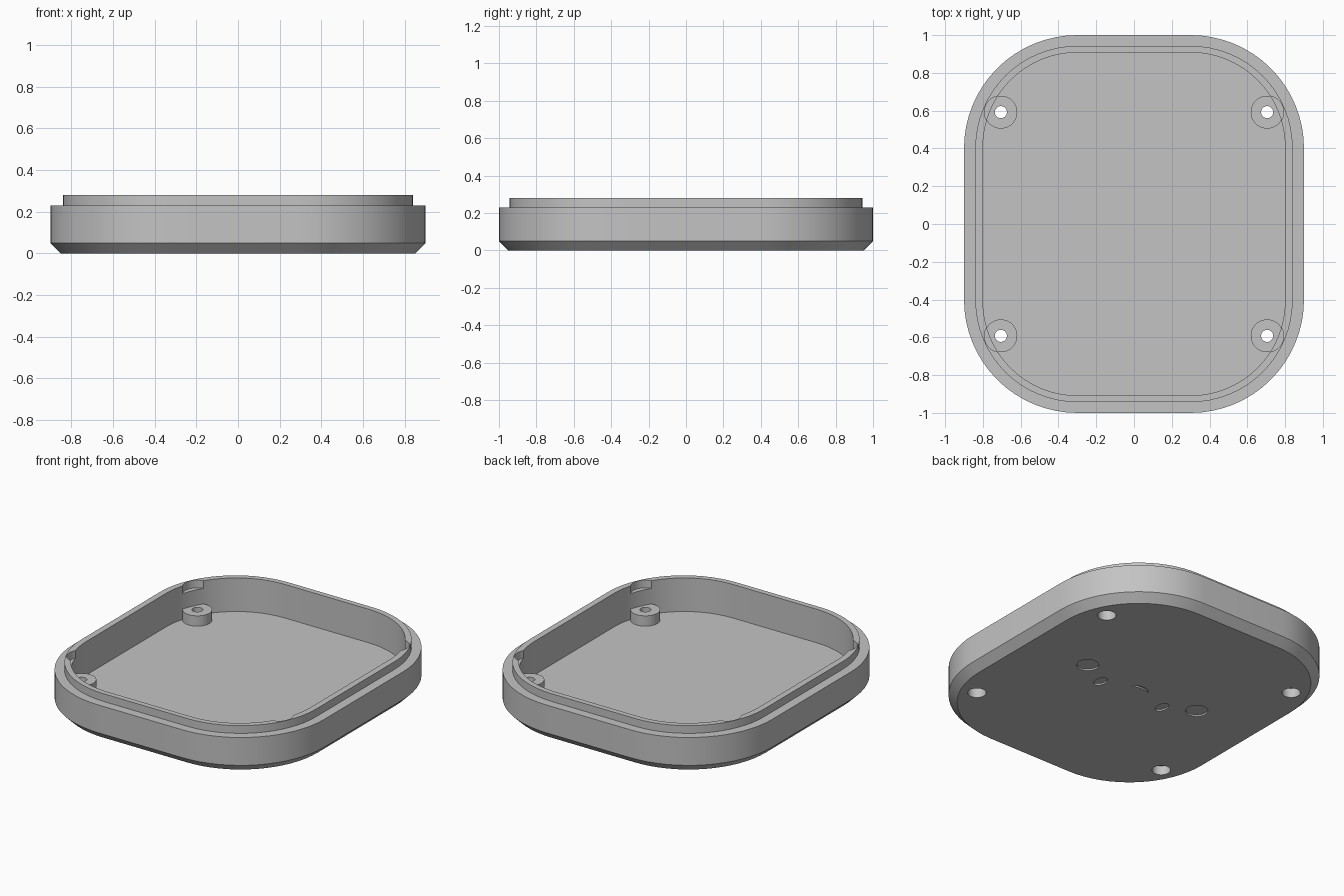
import bpy, bmesh
from math import pi, sin, cos

if "Cube" in bpy.data.objects:
    bpy.data.objects.remove(bpy.data.objects["Cube"], do_unlink=True)

GREY = (0.55, 0.55, 0.55, 1)
mat = bpy.data.materials.new("matte grey")
mat.use_nodes = True
mat.diffuse_color = GREY
bsdf = mat.node_tree.nodes["Principled BSDF"]
bsdf.inputs["Base Color"].default_value = GREY
bsdf.inputs["Roughness"].default_value = 0.6


def rounded_rect(hx, hy, r, z, seg=16):
    """Ring of points around a rounded rectangle."""
    pts = []
    for q, (sx, sy) in enumerate([(1, 1), (-1, 1), (-1, -1), (1, -1)]):
        for i in range(seg + 1):
            a = (q + i / seg) * pi / 2
            pts.append((sx * (hx - r) + r * cos(a), sy * (hy - r) + r * sin(a), z))
    return pts


def ellipse(x, y, rx, ry, z, seg=40):
    return [(x + rx * cos(2 * pi * i / seg), y + ry * sin(2 * pi * i / seg), z)
            for i in range(seg)]


def arch(z, seg=16):
    """Thin curved stroke, symmetric about the centre line."""
    def side(ry):
        return [(0.065 * cos(pi * i / seg), 0.045 + ry * sin(pi * i / seg), z)
                for i in range(seg + 1)]
    return side(0.04) + side(0.02)[-2:0:-1]


def loft(name, rings):
    """Closed solid through a stack of matching rings."""
    bm = bmesh.new()
    loops = [[bm.verts.new(p) for p in ring] for ring in rings]
    n = len(loops[0])
    for a, b in zip(loops, loops[1:]):
        for i in range(n):
            j = (i + 1) % n
            bm.faces.new((a[i], a[j], b[j], b[i]))
    bm.faces.new(loops[0][::-1])
    bm.faces.new(loops[-1])
    bmesh.ops.recalc_face_normals(bm, faces=bm.faces)
    mesh = bpy.data.meshes.new(name)
    bm.to_mesh(mesh)
    bm.free()
    mesh.materials.append(mat)
    ob = bpy.data.objects.new(name, mesh)
    bpy.context.collection.objects.link(ob)
    return ob


def cylinder(name, x, y, rx, ry, z0, z1):
    return loft(name, [ellipse(x, y, rx, ry, z0), ellipse(x, y, rx, ry, z1)])


def combine(target, tool, operation):
    """Apply a boolean and discard the tool."""
    bpy.context.view_layer.objects.active = target
    mod = target.modifiers.new("cut", "BOOLEAN")
    mod.operation = operation
    mod.solver = "EXACT"
    mod.object = tool
    bpy.ops.object.modifier_apply(modifier=mod.name)
    bpy.data.objects.remove(tool, do_unlink=True)


# Tray: chamfered base, outer wall, ledge, raised lip, inner wall and floor
FLOOR, LEDGE, TOP = 0.063, 0.23, 0.28
tray = loft("tray", [
    rounded_rect(0.85, 0.95, 0.55, 0),
    rounded_rect(0.9, 1.0, 0.6, 0.05),
    rounded_rect(0.9, 1.0, 0.6, LEDGE),
    rounded_rect(0.84, 0.943, 0.54, LEDGE),
    rounded_rect(0.84, 0.943, 0.54, TOP),
    rounded_rect(0.8, 0.908, 0.5, TOP),
    rounded_rect(0.8, 0.908, 0.5, LEDGE),
    rounded_rect(0.8, 0.908, 0.5, FLOOR),
])

# Screw bosses with lip notches, screw holes and counterbores
for sx in (-1, 1):
    for sy in (-1, 1):
        x, y = sx * 0.705, sy * 0.592
        combine(tray, cylinder("boss", x, y, 0.087, 0.087, 0.03, 0.13), "UNION")
        combine(tray, cylinder("notch", x, y, 0.087, 0.087, LEDGE, 0.4), "DIFFERENCE")
        combine(tray, cylinder("hole", x, y, 0.032, 0.032, -0.1, 0.4), "DIFFERENCE")
        combine(tray, cylinder("counterbore", x, y, 0.054, 0.054, -0.1, 0.06), "DIFFERENCE")

# Shallow recesses in the underside
DEPTH = 0.01
for sx in (-1, 1):
    combine(tray, cylinder("round_recess", sx * 0.417, 0.075, 0.065, 0.065, -0.1, DEPTH), "DIFFERENCE")
    combine(tray, cylinder("oval_recess", sx * 0.235, -0.024, 0.032, 0.05, -0.1, DEPTH), "DIFFERENCE")
combine(tray, loft("arch_recess", [arch(-0.1), arch(DEPTH)]), "DIFFERENCE")

# Smooth the curved walls, keep the edges crisp
bpy.ops.object.select_all(action="DESELECT")
tray.select_set(True)
bpy.context.view_layer.objects.active = tray
bpy.ops.object.shade_smooth_by_angle(angle=pi / 6)
